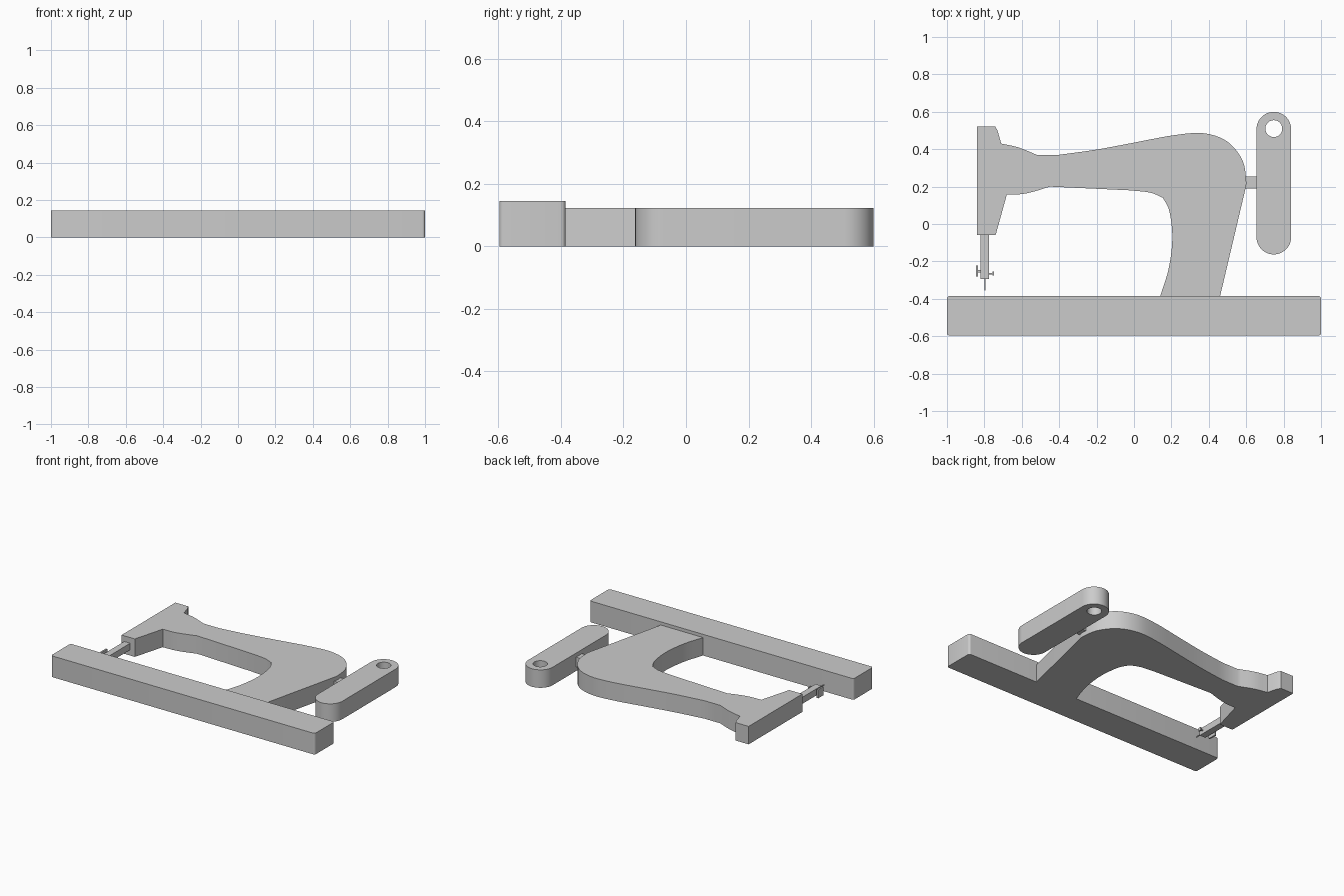
import bpy, bmesh, math
from mathutils import Vector

if "Cube" in bpy.data.objects:
    bpy.data.objects.remove(bpy.data.objects["Cube"])

grey = bpy.data.materials.new("plain_grey")
grey.diffuse_color = (0.6, 0.6, 0.6, 1)
grey.use_nodes = True
grey.node_tree.nodes["Principled BSDF"].inputs["Base Color"].default_value = grey.diffuse_color


def finish(bm, name, smooth=True):
    bmesh.ops.recalc_face_normals(bm, faces=bm.faces[:])
    mesh = bpy.data.meshes.new(name)
    bm.to_mesh(mesh)
    bm.free()
    mesh.materials.append(grey)
    ob = bpy.data.objects.new(name, mesh)
    bpy.context.collection.objects.link(ob)
    if smooth:
        bpy.ops.object.select_all(action='DESELECT')
        ob.select_set(True)
        bpy.context.view_layer.objects.active = ob
        bpy.ops.object.shade_smooth_by_angle(angle=math.radians(25))
    return ob


def plate(name, outline, z0, z1):
    """Extrude a flat outline from z0 to z1."""
    bm = bmesh.new()
    face = bm.faces.new([bm.verts.new((x, y, z0)) for x, y in outline])
    ext = bmesh.ops.extrude_face_region(bm, geom=[face])
    top = [g for g in ext["geom"] if isinstance(g, bmesh.types.BMVert)]
    bmesh.ops.translate(bm, vec=(0, 0, z1 - z0), verts=top)
    return finish(bm, name)


def box(name, x0, x1, y0, y1, z0, z1):
    return plate(name, [(x0, y0), (x1, y0), (x1, y1), (x0, y1)], z0, z1)


def arc(cx, cy, r, a0, a1, n):
    return [(cx + r * math.cos(math.radians(a0 + (a1 - a0) * i / n)),
             cy + r * math.sin(math.radians(a0 + (a1 - a0) * i / n)))
            for i in range(n + 1)]


def spline(points, steps=5):
    """Smooth curve through the points, without the last one."""
    p = [Vector(q) for q in points]
    p = [2 * p[0] - p[1]] + p + [2 * p[-1] - p[-2]]
    out = []
    for a, b, c, d in zip(p, p[1:], p[2:], p[3:]):
        for i in range(steps):
            t = i / steps
            v = 0.5 * (2 * b + (c - a) * t + (2 * a - 5 * b + 4 * c - d) * t * t
                       + (3 * b - a - 3 * c + d) * t ** 3)
            out.append((v.x, v.y))
    return out


# base slab with slightly rounded corners
R = 0.015
base = []
for cx, cy, a in ((1 - R, -0.385 - R, 0), (-1 + R, -0.385 - R, 90),
                  (-1 + R, -0.597 + R, 180), (1 - R, -0.597 + R, 270)):
    base += arc(cx, cy, R, a, a + 90, 5)
plate("base", base, 0, 0.145)

# machine body: head, arm and pillar in one outline
TOP = 0.123
body = [(-0.84, -0.06), (-0.84, 0.522), (-0.742, 0.522), (-0.73, 0.50)]
body += spline([(-0.71, 0.43), (-0.62, 0.41), (-0.52, 0.37)])
body += [(-0.52, 0.37)]
body += spline([(-0.40, 0.37), (-0.2, 0.398), (0, 0.435), (0.215, 0.475),
                (0.375, 0.485), (0.50, 0.44), (0.58, 0.34), (0.60, 0.23),
                (0.595, 0.185)])
body += [(0.595, 0.185), (0.46, -0.387), (0.14, -0.387)]
body += spline([(0.14, -0.385), (0.185, -0.24), (0.205, -0.08), (0.19, 0.065),
                (0.155, 0.14)])[1:]
body += spline([(0.155, 0.14), (0.085, 0.168), (-0.02, 0.18)])
body += [(-0.02, 0.18)]
body += spline([(-0.45, 0.20), (-0.53, 0.175), (-0.60, 0.16), (-0.68, 0.157)])
body += [(-0.68, 0.157), (-0.74, -0.06)]
plate("body", body, 0, TOP)

# capsule-shaped hand wheel with a round through hole, built as a ring of quads
CX, HALF = 0.7475, 0.0925
N = 32
outer = arc(CX, 0.507, HALF, 0, 180, N) + arc(CX, -0.07, HALF, 180, 360, N)
count = len(outer)
# the hole follows the upper arc; its lower half is matched to the lower arc
hole = arc(CX, 0.51, 0.045, 0, 180, N) + arc(CX, 0.51, 0.045, 180, 360, N)
bm = bmesh.new()
rings = [[bm.verts.new((x, y, z)) for x, y in loop]
         for loop, z in ((outer, 0), (outer, TOP), (hole, TOP), (hole, 0))]
for r in range(4):
    a, b = rings[r], rings[(r + 1) % 4]
    for i in range(count):
        j = (i + 1) % count
        bm.faces.new((a[i], a[j], b[j], b[i]))
bmesh.ops.remove_doubles(bm, verts=bm.verts[:], dist=1e-5)
finish(bm, "hand_wheel")

# axle between body and wheel
box("wheel_axle", 0.57, 0.67, 0.19, 0.255, 0.03, 0.095)

# needle bar, needle and clamp screws
MID = 0.0615
box("needle_bar", -0.82, -0.775, -0.295, -0.05, MID - 0.0225, MID + 0.0225)
box("needle", -0.8, -0.794, -0.355, -0.29, MID - 0.003, MID + 0.003)
box("clamp_screw_stem", -0.84, -0.81, -0.258, -0.246, MID - 0.006, MID + 0.006)
box("clamp_screw_head", -0.846, -0.835, -0.28, -0.222, MID - 0.029, MID + 0.029)
box("side_screw_stem", -0.78, -0.754, -0.269, -0.261, MID - 0.004, MID + 0.004)
box("side_screw_head", -0.757, -0.748, -0.276, -0.254, MID - 0.011, MID + 0.011)
